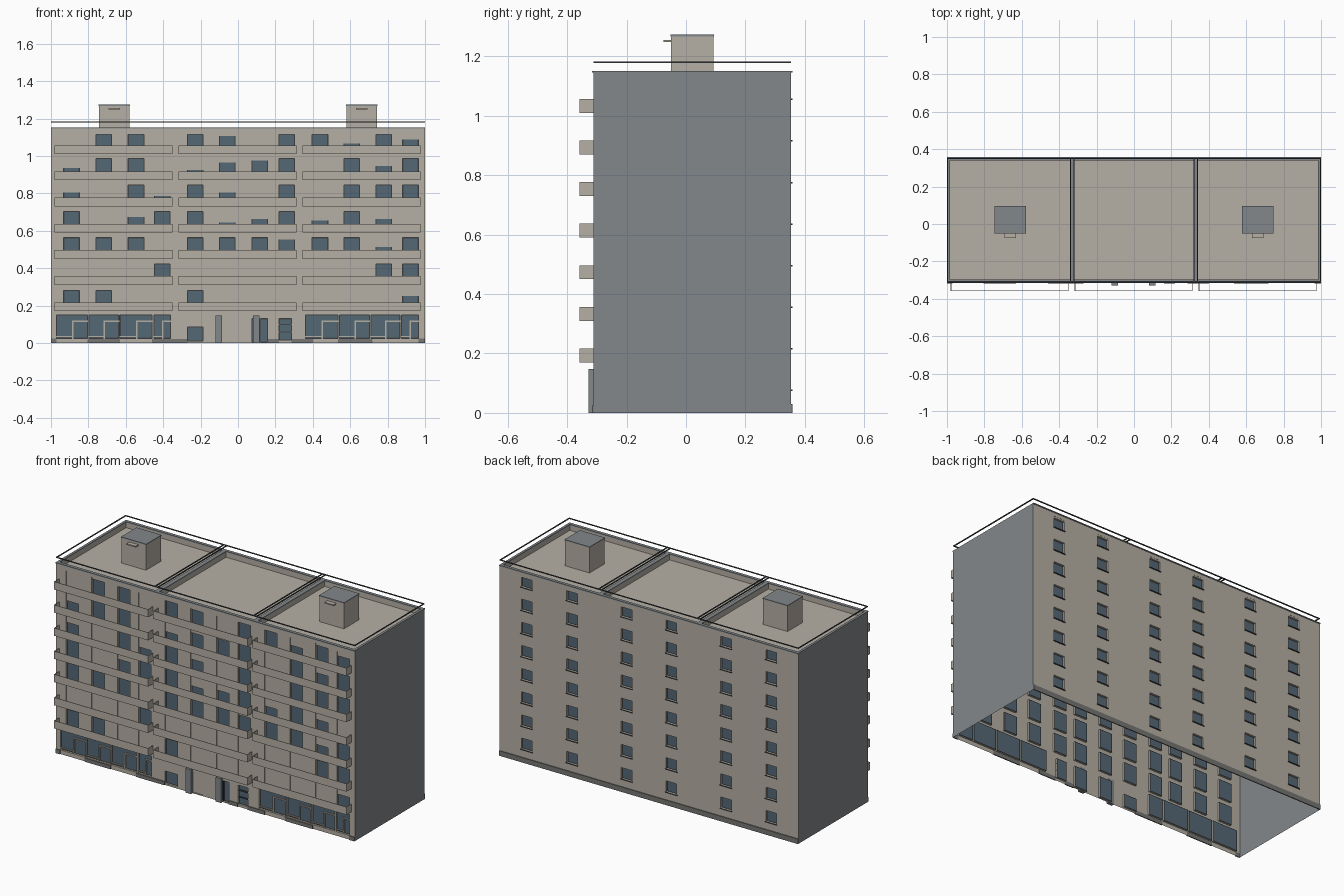
import bpy, bmesh
from mathutils import Vector

if "Cube" in bpy.data.objects:
    bpy.data.objects.remove(bpy.data.objects["Cube"])


def material(name, rgb):
    m = bpy.data.materials.new(name)
    m.diffuse_color = (*rgb, 1)
    m.use_nodes = True
    m.node_tree.nodes["Principled BSDF"].inputs["Base Color"].default_value = m.diffuse_color
    return m


WALL = material("warm concrete", (0.47, 0.435, 0.375))
GREY = material("blue grey", (0.225, 0.245, 0.26))
GLASS = material("window glass", (0.09, 0.14, 0.18))
FRAME = material("dark frame", (0.055, 0.06, 0.065))
PLINTH = material("plinth grey", (0.18, 0.18, 0.175))

FRONT, BACK, TOP = -0.312, 0.354, 1.15
RECESS = 0.012


def finish(name, bm, mats):
    me = bpy.data.meshes.new(name)
    bm.to_mesh(me)
    bm.free()
    for m in mats:
        me.materials.append(m)
    ob = bpy.data.objects.new(name, me)
    bpy.context.collection.objects.link(ob)
    return ob


def face(bm, pts, normal, mat=0):
    f = bm.faces.new([bm.verts.new(p) for p in pts])
    f.normal_update()
    if f.normal.dot(Vector(normal)) < 0:
        f.normal_flip()
    f.material_index = mat
    return f


def add_box(bm, x0, x1, y0, y1, z0, z1):
    v = bmesh.ops.create_cube(bm, size=1)["verts"]
    for p in v:
        p.co = ((x0 + x1) / 2 + p.co.x * (x1 - x0),
                (y0 + y1) / 2 + p.co.y * (y1 - y0),
                (z0 + z1) / 2 + p.co.z * (z1 - z0))


def boxes(name, mat, dims):
    bm = bmesh.new()
    for d in dims:
        add_box(bm, *d)
    return finish(name, bm, [mat])


def wall(name, y, out, openings):
    """Facade sheet with recessed, framed windows; each opening is x0, x1, z0, z1, shutter drop."""
    bm = bmesh.new()
    n = (0, out, 0)
    yi = y - out * RECESS
    ys = y - out * RECESS * 0.4
    xs = sorted({-1.0, 1.0, *[v for o in openings for v in o[:2]]})
    zs = sorted({0.0, TOP, *[v for o in openings for v in o[2:4]]})

    def rect(x0, x1, z0, z1, yy, mat):
        return face(bm, [(x0, yy, z0), (x1, yy, z0), (x1, yy, z1), (x0, yy, z1)], n, mat)

    # solid wall between the openings
    for x0, x1 in zip(xs, xs[1:]):
        for z0, z1 in zip(zs, zs[1:]):
            cx, cz = (x0 + x1) / 2, (z0 + z1) / 2
            if not any(o[0] < cx < o[1] and o[2] < cz < o[3] for o in openings):
                rect(x0, x1, z0, z1, y, 0)
    panes = []
    for x0, x1, z0, z1, drop in openings:
        # jambs, lintel and sill
        for x, s in ((x0, 1), (x1, -1)):
            face(bm, [(x, y, z0), (x, yi, z0), (x, yi, z1), (x, y, z1)], (s, 0, 0))
        for z, s in ((z0, 1), (z1, -1)):
            face(bm, [(x0, y, z), (x1, y, z), (x1, yi, z), (x0, yi, z)], (0, 0, s))
        panes.append(rect(x0, x1, z0, z1, yi, 1))
        # roller shutter
        if drop > 0:
            rect(x0, x1, max(z0, z1 - drop), z1, ys, 0)
    ring = bmesh.ops.inset_individual(bm, faces=panes, thickness=0.005)["faces"]
    for f in ring:
        f.material_index = 2
    bmesh.ops.remove_doubles(bm, verts=bm.verts, dist=1e-5)
    return finish(name, bm, [WALL, GLASS, FRAME])


# front openings: one digit per column is the shutter drop in hundredths, 9 is closed
columns = [-0.89, -0.718, -0.545, -0.405, -0.228, -0.057,
           0.117, 0.26, 0.438, 0.608, 0.78, 0.922]
shutters = ["009909999993", "999099999900", "000900010050", "093006405049",
            "490604909000", "500962109040", "900902901604"]
openings = []
for k, row in enumerate(shutters):
    z = 0.17 + 0.141 * k
    for cx, d in zip(columns, row):
        drop = 0.2 if d == "9" else int(d) / 100
        openings.append((cx - 0.042, cx + 0.042, z, z + 0.111, drop))

# shop fronts and entrance openings
shops = [(-0.97, -0.805), (-0.797, -0.637), (-0.63, -0.46), (-0.45, -0.36),
         (0.36, 0.535), (0.543, 0.703), (0.711, 0.865), (0.873, 0.965)]
openings += [(a, b, 0.025, 0.15, 0) for a, b in shops]
openings += [(-0.27, -0.186, 0.01, 0.085, 0), (-0.099, -0.015, 0.005, 0.13, 0.2),
             (0.075, 0.159, 0.005, 0.13, 0), (0.22, 0.286, 0.015, 0.13, 0)]
wall("front_wall", FRONT, -1, openings)

# back windows
back_columns = [s * x for s in (-1, 1) for x in (0.15, 0.515, 0.818)]
back = [(x - 0.036, x + 0.036, 0.078 + 0.14 * k, 0.144 + 0.14 * k, 0)
        for x in back_columns for k in range(8)]
wall("back_wall", BACK, 1, back)
boxes("back_sills", FRAME, [(x0 - 0.004, x1 + 0.004, BACK - 0.002, BACK + 0.005, z0 - 0.005, z0)
                            for x0, x1, z0, z1, d in back])

# blank side walls
bm = bmesh.new()
for s in (-1, 1):
    face(bm, [(s, FRONT, 0), (s, BACK, 0), (s, BACK, TOP), (s, FRONT, TOP)], (s, 0, 0))
finish("side_walls", bm, [GREY])

# shop door frames and window bars
bars = []
yb = (FRONT + 0.004, FRONT + 0.011)
for a, b in shops:
    m = a + (b - a) * 0.52
    bars += [(m - 0.004, m + 0.004, *yb, 0.025, 0.12), (m, b, *yb, 0.113, 0.12),
             (a, m, *yb, 0.032, 0.038)]
boxes("shop_frames", WALL, bars)
boxes("entrance_bars", FRAME, [(0.22, 0.286, *yb, 0.095, 0.102), (0.22, 0.286, *yb, 0.055, 0.06),
                               (0.115, 0.12, *yb, 0.005, 0.13)])
boxes("entrance_posts", GREY, [(x, x + 0.035, -0.328, FRONT + 0.002, 0, 0.147) for x in (-0.12, 0.08)])

# plinth strips
boxes("plinth", PLINTH, [(-1, 1, BACK - 0.001, BACK + 0.005, 0, 0.03),
                         (-1, -0.97, FRONT - 0.005, FRONT + 0.001, 0, 0.025),
                         (-0.805, -0.63, FRONT - 0.005, FRONT + 0.001, 0, 0.022),
                         (-0.46, -0.27, FRONT - 0.005, FRONT + 0.001, 0, 0.022),
                         (0.16, 0.22, FRONT - 0.005, FRONT + 0.001, 0, 0.022),
                         (0.286, 0.4, FRONT - 0.005, FRONT + 0.001, 0, 0.022),
                         (0.535, 0.72, FRONT - 0.005, FRONT + 0.001, 0, 0.022),
                         (0.965, 1, FRONT - 0.005, FRONT + 0.001, 0, 0.025)])

# balcony parapets: open trays of thin panels
bm = bmesh.new()
t, yf = 0.003, -0.358
for x0 in (-0.98, -0.317, 0.346):
    x1 = x0 + 0.63
    for k in range(7):
        z0 = 0.17 + 0.14 * k
        z1 = z0 + 0.047
        add_box(bm, x0, x1, yf, yf + t, z0, z1)
        for x in (x0, x1 - t):
            add_box(bm, x, x + t, yf + t, FRONT, z0, z1)
finish("balcony_parapets", bm, [WALL])

# roof deck, parapet upstands and caps
boxes("roof_deck", WALL, [(-0.999, 0.999, FRONT + 0.013, BACK - 0.013, 1.105, 1.115)])
rim = []
for s in (-1, 1):
    rim.append((min(s, s * 0.985), max(s, s * 0.985), FRONT, BACK, 0, 0))
    rim.append((s * 0.33 - 0.013, s * 0.33 + 0.013, FRONT, BACK, 0, 0))
rim += [(-1, 1, FRONT, FRONT + 0.015, 0, 0), (-1, 1, BACK - 0.015, BACK, 0, 0)]
e = 0.001
boxes("parapet_upstands", WALL, [(a + e, b - e, c + e, d - e, 1.115, 1.146) for a, b, c, d, _, _ in rim])
boxes("parapet_caps", GREY, [(a, b, c - 0.004 * (c == FRONT), d + 0.004 * (d == BACK), 1.146, 1.152)
                             for a, b, c, d, _, _ in rim])

# thin roof railing
r = 0.006
rails = [(-1, 1, y, y + r, 1.178, 1.183) for y in (FRONT, BACK - r)]
rails += [(x, x + r, FRONT, BACK, 1.178, 1.183)
          for x in (-1, 1 - r, -0.343, -0.323, 0.317, 0.337)]
boxes("roof_railing", FRAME, rails)

# stair heads with roof plates and canopies
boxes("stair_heads", WALL, [(s * 0.662 - 0.082, s * 0.662 + 0.082, -0.05, 0.093, 1.11, 1.268) for s in (-1, 1)])
boxes("stair_head_roofs", GREY, [(s * 0.662 - 0.084, s * 0.662 + 0.084, -0.052, 0.095, 1.268, 1.274) for s in (-1, 1)])
boxes("stair_head_canopies", WALL, [(s * 0.662 - 0.03, s * 0.662 + 0.03, -0.076, -0.05, 1.249, 1.256) for s in (-1, 1)])
